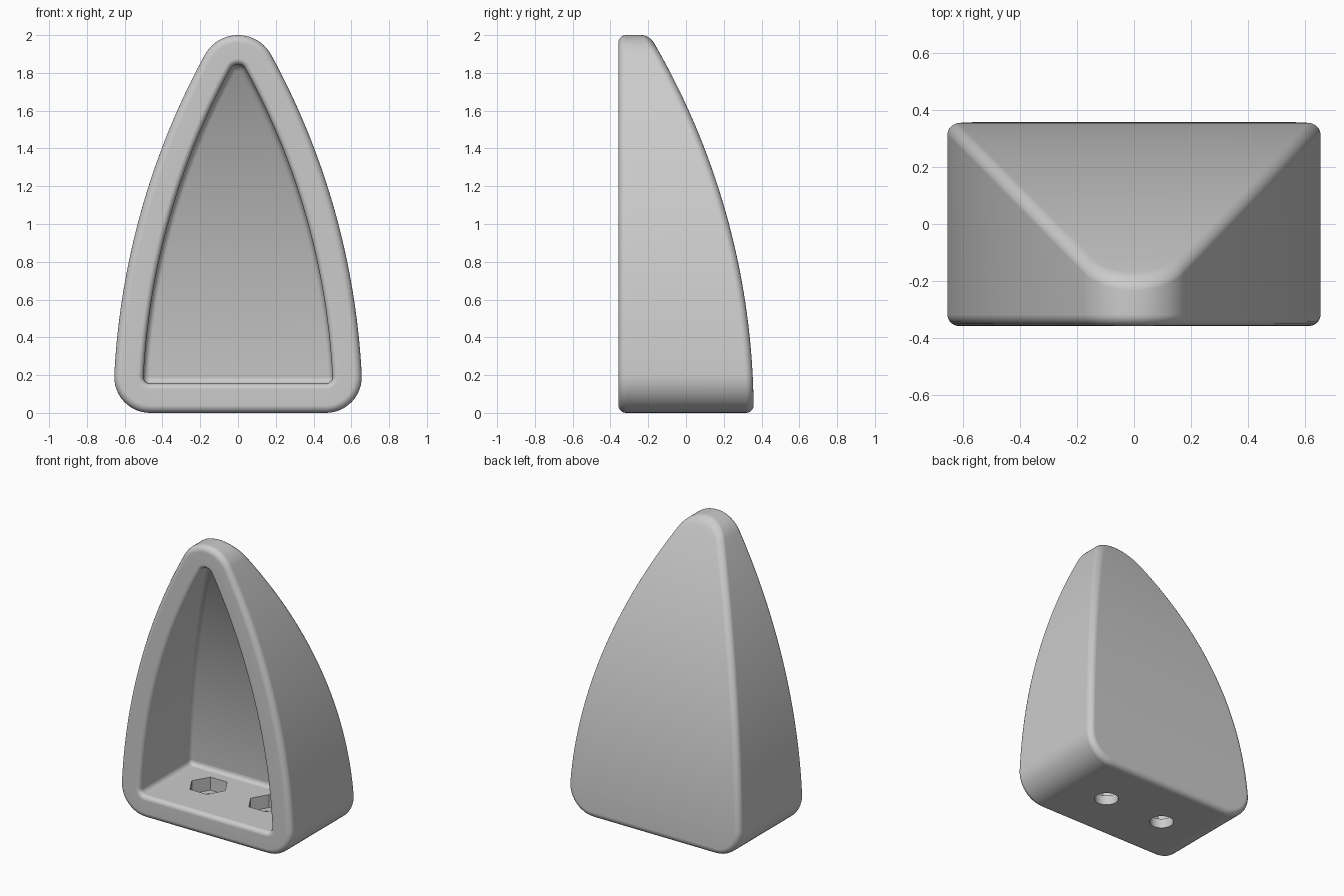
import bpy, bmesh, math

if "Cube" in bpy.data.objects:
    bpy.data.objects.remove(bpy.data.objects["Cube"])

H, W, R_TOP, R_COR = 2.0, 0.66, 0.2, 0.19      # height, half width, tip and corner radii
Y_FRONT, Y_BACK, R_BACK = -0.358, 0.358, 3.9
WALL, FIL, LIP = 0.155, 0.04, 0.03
R_SIDE = (W**2 + (H - R_TOP)**2 - R_TOP**2) / (2 * (W - R_TOP))
CX = W - R_SIDE


def arc(cx, cz, r, a, b, n):
    return [(cx + r * math.cos(a + (b - a) * i / n), cz + r * math.sin(a + (b - a) * i / n))
            for i in range(n + 1)]


def outline(d):
    """Front outline inset by d: rounded corner, side arc, tip, then mirrored."""
    a0 = math.asin(R_COR / (R_SIDE - R_COR))
    a1 = math.asin((H - R_TOP) / (R_SIDE - R_TOP))
    cor_x = CX + math.sqrt((R_SIDE - R_COR)**2 - R_COR**2)
    half = arc(cor_x, R_COR, R_COR - d, -math.pi / 2, a0, 12)
    half += arc(CX, 0, R_SIDE - d, a0, a1, 32)[1:]
    half += arc(0, H - R_TOP, R_TOP - d, a1, math.pi / 2, 10)[1:]
    half[-1] = (0, half[-1][1])
    return half + [(-x, z) for x, z in half[-2::-1]]


def back_y(z, d=0):
    return Y_BACK - R_BACK + math.sqrt((R_BACK - d)**2 - z * z)


# Rings run from the back face, round the front rim and into the cavity
bm = bmesh.new()
rings = []


def ring(d, y):
    rings.append([bm.verts.new((x, y(z), z)) for x, z in outline(d)])


STEPS = 5
turn = [math.pi / 2 * i / STEPS for i in range(STEPS + 1)]
for t in reversed(turn):        # outer back edge
    ring(FIL * (1 - math.cos(t)), lambda z: back_y(z) - FIL * (1 - math.sin(t)))
for t in turn:                  # outer front edge
    ring(FIL * (1 - math.cos(t)), lambda z: Y_FRONT + FIL * (1 - math.sin(t)))
for t in turn:                  # opening edge
    ring(WALL - LIP * (1 - math.sin(t)), lambda z: Y_FRONT + LIP * (1 - math.cos(t)))
for t in turn:                  # inside back edge
    ring(WALL + LIP * (1 - math.cos(t)), lambda z: back_y(z, WALL) - LIP * (1 - math.sin(t)))

n = len(rings[0])
for a, b in zip(rings, rings[1:]):
    for i in range(n):
        j = (i + 1) % n
        bm.faces.new((a[i], a[j], b[j], b[i]))

# Curved back wall, outside and inside
h = n // 2
for r in (rings[0], rings[-1]):
    for i in range(h - 1):
        bm.faces.new((r[i], r[i + 1], r[n - 2 - i], r[n - 1 - i]))
    bm.faces.new((r[h - 1], r[h], r[h + 1]))
bmesh.ops.recalc_face_normals(bm, faces=bm.faces)
mesh = bpy.data.meshes.new("shell")
bm.to_mesh(mesh)
bm.free()
shell = bpy.data.objects.new("shell", mesh)
bpy.context.collection.objects.link(shell)


def cut(sides, radius, x, z0, z1):
    bpy.ops.mesh.primitive_cylinder_add(vertices=sides, radius=radius, depth=z1 - z0,
                                        location=(x, 0, (z0 + z1) / 2))
    cutter = bpy.context.object
    cutter.name = "hole_cutter"
    cutter.hide_render = True
    if sides == 6:              # hexagon points along x
        cutter.rotation_euler.z = math.pi / 6
    bpy.context.view_layer.update()
    bpy.context.view_layer.objects.active = shell
    mod = shell.modifiers.new("hole", "BOOLEAN")
    mod.operation, mod.solver, mod.object = "DIFFERENCE", "EXACT", cutter
    bpy.ops.object.modifier_apply(modifier=mod.name)
    bpy.data.objects.remove(cutter)


# Bolt holes with hexagonal nut pockets
for x in (-0.225, 0.225):
    cut(6, 0.128, x, 0.065, 0.4)
    cut(32, 0.074, x, -0.1, 0.1)

bpy.ops.object.select_all(action="DESELECT")
shell.select_set(True)
bpy.context.view_layer.objects.active = shell
bpy.ops.object.shade_smooth_by_angle(angle=math.radians(32))
shell.modifiers.new("flat_face_normals", "WEIGHTED_NORMAL").keep_sharp = True
